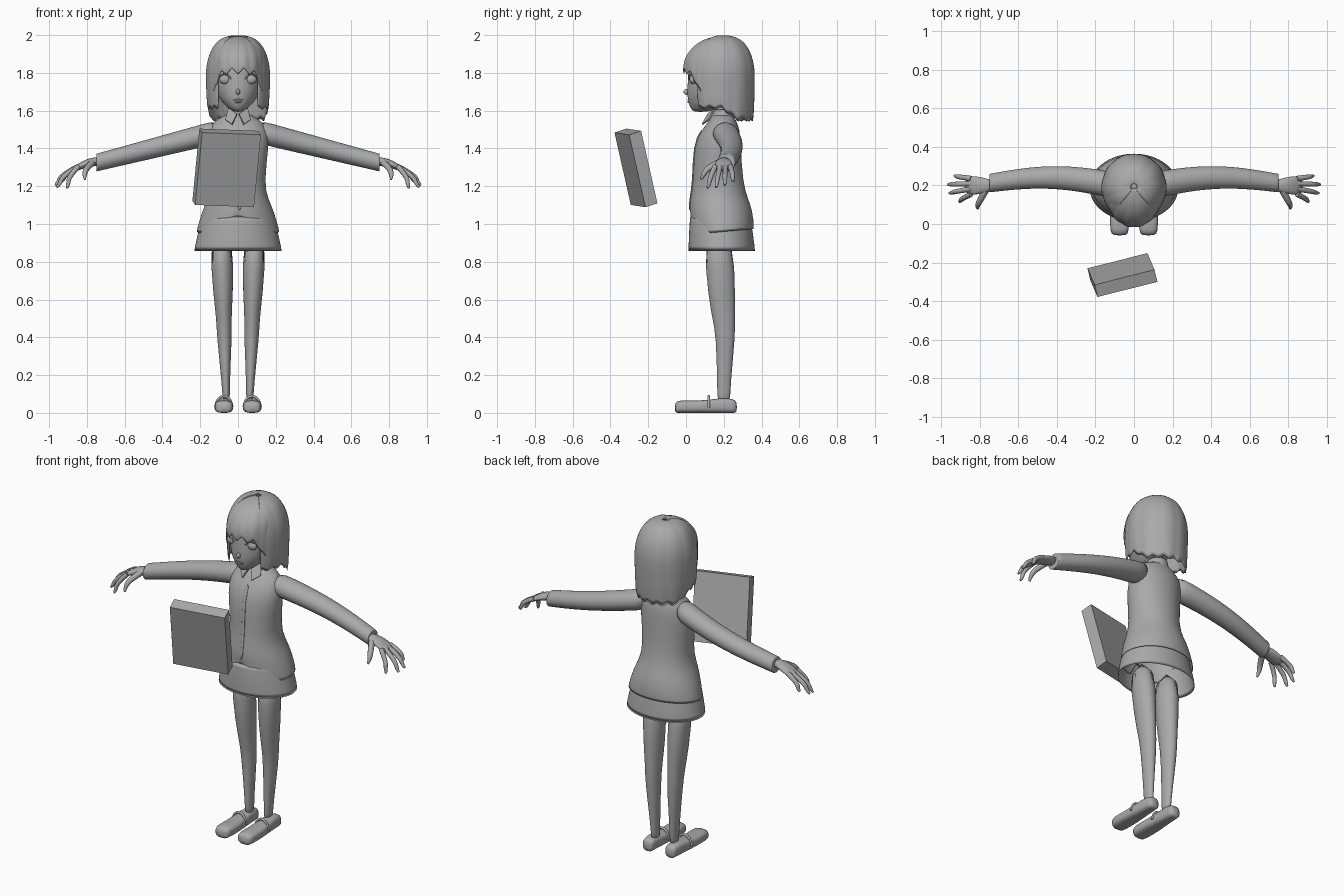
import bpy, bmesh
from math import sin, cos, pi, radians, copysign
from mathutils import Matrix, Vector

start_cube = bpy.data.objects.get("Cube")
if start_cube:
    bpy.data.objects.remove(start_cube, do_unlink=True)

grey = bpy.data.materials.new("plain grey")
grey.use_nodes = True
grey.diffuse_color = (.4, .4, .4, 1)
grey.node_tree.nodes["Principled BSDF"].inputs["Base Color"].default_value = grey.diffuse_color

PLACE = {
    "x": lambda along, across, up: (along, across, up),
    "y": lambda along, across, up: (across, along, up),
    "z": lambda along, across, deep: (across, deep, along),
}


def add_object(name, data, mirror=False):
    obj = bpy.data.objects.new(name, data)
    bpy.context.collection.objects.link(obj)
    data.materials.append(grey)
    if mirror:
        modifier = obj.modifiers.new("mirror", "MIRROR")
        modifier.use_mirror_merge = False
    return obj


def add_mesh(name, bm, mirror=False, smooth=True):
    bmesh.ops.recalc_face_normals(bm, faces=bm.faces)
    for face in bm.faces:
        face.smooth = smooth
    mesh = bpy.data.meshes.new(name)
    bm.to_mesh(mesh)
    bm.free()
    return add_object(name, mesh, mirror)


def level(angle):
    return 0


def loft(name, rings, axis="z", arc=None, sides=32, hem=level, ripple=level,
         caps=True, thick=0, mirror=False, power=1, shift=0):
    """Skin rings of (position, centre, half width, half depth, optional sideways centre)."""
    bm = bmesh.new()
    first, last = arc or (0, 360)
    count = sides + 1 if arc else sides
    angles = [first + (last - first) * i / sides for i in range(count)]
    rows = []
    for ring in rings:
        along, centre, width, depth, side = (*ring, shift)[:5]
        row = []
        for angle in angles:
            turn = radians(angle)
            s, c = (copysign(abs(f) ** power, f) for f in (sin(turn), cos(turn)))
            grow = 1 + ripple(angle)
            lift = 0 if rows else hem(angle)
            spot = PLACE[axis](along + lift, side + width * s * grow, centre - depth * c * grow)
            row.append(bm.verts.new(spot))
        rows.append(row)
    for low, high in zip(rows, rows[1:]):
        for i in range(sides):
            j = (i + 1) % count
            bm.faces.new((low[i], low[j], high[j], high[i]))
    if caps and not arc:
        bm.faces.new(rows[0])
        bm.faces.new(rows[-1])
    obj = add_mesh(name, bm, mirror)
    if thick:
        obj.modifiers.new("thickness", "SOLIDIFY").thickness = thick
    smoothing = obj.modifiers.new("smoothing", "SUBSURF")
    smoothing.levels = smoothing.render_levels = 1


def strand(name, points, radius, taper=0):
    """Mirrored round rod along a smooth path, narrowing to its tip."""
    curve = bpy.data.curves.new(name, "CURVE")
    curve.dimensions = "3D"
    curve.bevel_depth = radius
    curve.bevel_resolution = 3
    curve.use_fill_caps = True
    spline = curve.splines.new("NURBS")
    final = len(points) - 1
    spline.points.add(final)
    for i, (point, place) in enumerate(zip(spline.points, points)):
        point.co = (*place, 1)
        point.radius = 1 - taper * (i / final) ** 2
    spline.order_u = 3
    spline.use_endpoint_u = True
    add_object(name, curve, mirror=True)


def ball(name, centre, size, mirror=False):
    bm = bmesh.new()
    bmesh.ops.create_uvsphere(bm, u_segments=20, v_segments=12, radius=1)
    bm.transform(Matrix.Translation(centre) @ Matrix.Diagonal((*size, 1)))
    add_mesh(name, bm, mirror)


def dome(base, top, centre, width, depth, lean=0):
    """Rings of a rounded cap, its centre drifting backwards by lean."""
    rings = []
    for i in range(8):
        rise = sin(i / 7 * pi / 2)
        scale = max(1 - rise ** 2, .001) ** .35
        rings.append((base + (top - base) * rise, centre + lean * rise ** 2,
                      width * scale, depth * scale))
    return rings


def zigzag(angle, step):
    return abs((angle / step) % 2 - 1)


# Legs, spreading slightly towards the hips
LEG = [(.04, .2, .02, .035), (.15, .2, .02, .035), (.4, .21, .04, .05),
       (.5, .2, .04, .06), (.6, .19, .05, .07), (.95, .17, .07, .085)]
loft("legs", [(*ring, .06 + .03 * ring[0]) for ring in LEG], mirror=True)

# Shoes resting on the ground, with a strap over the instep
SHOE = [(-.06, .035, .025), (-.04, .05, .035), (.06, .05, .03),
        (.18, .04, .04), (.25, .035, .038), (.27, .03, .03)]
loft("shoes", [(y, high, wide, high) for y, wide, high in SHOE], axis="y",
     mirror=True, power=.7, shift=.075)
strap = [(.075 - .045 * cos(i * pi / 6), .12, .03 + .06 * sin(i * pi / 6)) for i in range(7)]
strand("shoe_straps", strap, .007)

# Skirt, open underneath
loft("skirt", [(.85, .19, .237, .18), (1.05, .18, .19, .16)], caps=False, thick=.006)


# Jacket with a notch in the front of the hem
def jacket_hem(angle):
    off_centre = min(angle, 360 - angle)
    return max(0, .11 * (1 - off_centre / 15)) - .016 * cos(radians(angle))


JACKET = [(.955, .195, .222, .166), (1.07, .186, .19, .167), (1.13, .175, .16, .154),
          (1.22, .17, .137, .13), (1.42, .165, .165, .125), (1.5, .185, .158, .1),
          (1.55, .195, .12, .07), (1.58, .195, .06, .05)]
loft("jacket", JACKET, sides=72, hem=jacket_hem, caps=False, thick=.006)
edge = [(z, centre - depth, .01, .005) for z, centre, _, depth in JACKET[1:6]]
loft("jacket_front_edge", edge, shift=.008)

# Sleeves, drooping and tapering to open-looking cuffs
sleeve = []
for i in range(8):
    f = i / 7
    sleeve.append((.1 + .65 * f, 1.49 - .165 * f, .07 - .022 * f, .063 - .016 * f,
                   .2 + .012 * f + .036 * sin(pi * f)))
cuff = sleeve[-1]
sleeve += [cuff, (*cuff[:2], .036, .036, cuff[-1])]
loft("sleeves", sleeve, axis="x", mirror=True)

# Hands with four fanned fingers and a thumb
loft("palms", [(.73, 1.33, .03, .024), (.77, 1.33, .036, .023), (.82, 1.315, .05, .022),
               (.88, 1.285, .045, .012)], axis="x", mirror=True, shift=.2)
for i, label in enumerate(("index", "middle", "ring", "little")):
    base = Vector((.845, .155 + .027 * i, 1.305))
    tip = Vector((.97 - .022 * (i - 1.7) ** 2, .115 + .045 * i, 1.19 + .004 * i * i))
    bend = base.lerp(tip, .6) + Vector((.012, 0, .018))
    strand(label + "_fingers", [base, bend, base.lerp(tip, .9), tip], .014, taper=.6)
strand("thumbs", [(.77, .175, 1.325), (.8, .12, 1.3), (.815, .09, 1.26), (.81, .08, 1.235)],
       .018, taper=.7)

# Neck and shirt collar
loft("neck", [(1.5, .195, .05, .05), (1.66, .17, .045, .05)])
loft("collar_band", [(1.55, .195, .07, .065), (1.61, .2, .055, .055)], caps=False, thick=.005)
bm = bmesh.new()
flap = [(.004, .12, 1.58), (.05, .155, 1.61), (.065, .125, 1.55), (.03, .09, 1.525)]
bm.faces.new([bm.verts.new(corner) for corner in flap])
collar = add_mesh("collar_flaps", bm, mirror=True, smooth=False)
collar.modifiers.new("thickness", "SOLIDIFY").thickness = .008

# Head and face
CHIN = [(1.593, .075, .018, .03), (1.61, .1, .05, .077), (1.65, .125, .09, .115),
        (1.7, .145, .117, .14)]
loft("head", CHIN + dome(1.77, 1.96, .16, .13, .15, lean=.02))
ball("eyes", (.068, .036, 1.765), (.03, .018, .025), mirror=True)
strand("upper_eyelids", [(.036, .017, 1.768), (.052, .012, 1.79), (.082, .022, 1.795),
                         (.105, .05, 1.775)], .004)
ball("nose", (0, .006, 1.7), (.011, .02, .016))
for label, z, width in (("upper_lip", 1.657, .026), ("lower_lip", 1.645, .018)):
    ball(label, (0, .016, z), (width, .009, .005))


# Long hair round the sides and back, lower behind
def back_hem(angle):
    behind = max(0, -cos(radians(angle)))
    return .03 - .065 * min(1, behind * 2) + .018 * zigzag(angle, 11)


loft("long_hair", [(1.565, .19, .163, .17)] + dome(1.78, 2, .19, .17, .176),
     arc=(40, 320), sides=84, hem=back_hem, thick=.012,
     ripple=lambda angle: .016 * abs(sin(radians(angle * 5))) - .008)


# Fringe with pointed tips and longer locks beside the face
def fringe_hem(angle):
    return .035 * zigzag(angle + 13, 13) - .2 * abs(angle / 72) ** 4 - .03


loft("fringe", dome(1.82, 1.995, .15, .146, .168, lean=.05),
     arc=(-72, 72), sides=60, hem=fringe_hem, thick=.01,
     ripple=lambda angle: .02 * abs(sin(radians(angle * 7))) - .01)

# Tilted box floating in front
bm = bmesh.new()
bmesh.ops.create_cube(bm, size=1)
width, depth, height = (.311, .078, -.012), (-.015, .063, .021), (.037, -.086, .383)
frame = Matrix((width, depth, height)).transposed().to_4x4()
bm.transform(Matrix.Translation((-.06, -.265, 1.297)) @ frame)
add_mesh("floating_box", bm, smooth=False)
